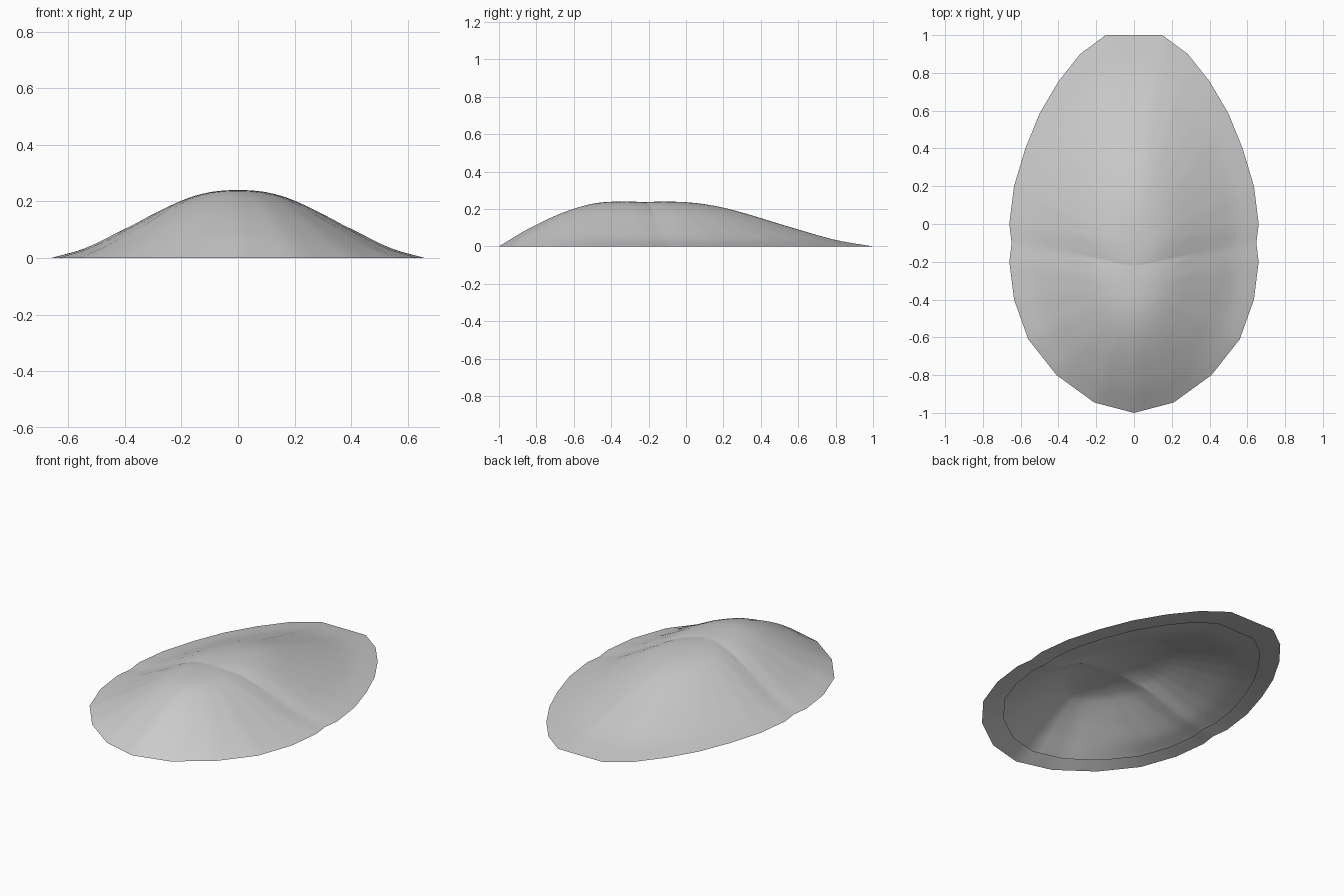
import bpy, bmesh, math
from mathutils import Vector

cube = bpy.data.objects.get("Cube")
if cube:
    bpy.data.objects.remove(cube)

grey = bpy.data.materials.new("plain grey")
grey.use_nodes = True
colour = (0.6, 0.6, 0.6, 1)
grey.diffuse_color = colour
grey.node_tree.nodes["Principled BSDF"].inputs["Base Color"].default_value = colour

# Right-hand halves of the two rims, from the tips to the widest points
FRONT = [(0, -1), (.21, -.945), (.41, -.8), (.56, -.61), (.635, -.4), (.66, -.2)]
BACK = [(.66, 0), (.635, .2), (.575, .4), (.5, .585), (.4, .755), (.285, .9), (.15, 1)]
NOTCH = [(.6475, -.1)]
# Height profiles: distance from the peak (0) to the rim (1) against height
BELL = [(0, .24), (.17, .23), (.33, .195), (.6, .105), (.82, .035), (1, 0)]
ROUND = [(0, .24), (.25, .23), (.5, .18), (.78, .09), (1, 0)]


def mirrored(half):
    """Close a half outline across x = 0."""
    return [Vector(p) for p in half] + [Vector((-x, y)) for x, y in reversed(half) if x]


front_rim = mirrored(FRONT + [(x, -.4 - y) for x, y in reversed(FRONT[:-1])])
back_rim = mirrored([(x, -y) for x, y in reversed(BACK[1:])] + BACK)
outline = mirrored(FRONT + NOTCH + BACK)


def lookup(profile, r):
    """Smooth interpolation through a profile (Hermite with secant slopes)."""
    r = min(max(r, 0), 1)
    n = len(profile)

    def slope(i):
        a, b = profile[max(i - 1, 0)], profile[min(i + 1, n - 1)]
        return 0 if i == 0 else (b[1] - a[1]) / (b[0] - a[0])
    for i in range(n - 1):
        (x0, y0), (x1, y1) = profile[i:i + 2]
        if r <= x1:
            d = x1 - x0
            t = (r - x0) / d
            s = t * t * (3 - 2 * t)
            return (y0 + (y1 - y0) * s + d * t * (1 - t) ** 2 * slope(i)
                    - d * t * t * (1 - t) * slope(i + 1))


def reach(p, peak, rim):
    """Fraction of the way from the peak to the rim polygon."""
    d = p - peak
    best = 0
    for a, b in zip(rim, rim[1:] + rim[:1]):
        e = b - a
        normal = Vector((e.y, -e.x))
        best = max(best, d.dot(normal) / (a - peak).dot(normal))
    return best


def mound(p, scale=1):
    """Height of the two overlapping domes, with a valley where they cross."""
    heights = []
    for rim, peak_y, mid_y, rounded in ((front_rim, -.32, -.2, True), (back_rim, -.12, 0, False)):
        mid = Vector((0, mid_y * scale))
        peak = Vector((0, peak_y))
        r = reach(p, peak, [mid + (v - Vector((0, mid_y))) * scale for v in rim])
        h = lookup(BELL, r)
        d = p - peak
        if rounded and d.y < 0:
            w = d.y ** 2 / d.length_squared
            h += (lookup(ROUND, r) - h) * w
        heights.append(h)
    return max(heights)


def outer_height(p):
    return mound(p)


def inner_height(p):
    return max(0, min(mound(p) - .015, mound(p, .86)))


def sheet(name, scale, height, flip, rings=28, steps=4):
    bm = bmesh.new()
    hub = Vector((0, -.22)) * scale
    edge = [a.lerp(b, k / steps) * scale
            for a, b in zip(outline, outline[1:] + outline[:1]) for k in range(steps)]
    centre = bm.verts.new((*hub, height(hub)))
    loops = []
    for i in range(1, rings + 1):
        pts = [hub.lerp(e, i / rings) for e in edge]
        loops.append([bm.verts.new((*p, 0 if i == rings else height(p))) for p in pts])
    n = len(edge)
    for j in range(n):
        k = (j + 1) % n
        bm.faces.new((centre, loops[0][j], loops[0][k]))
        for a, b in zip(loops, loops[1:]):
            bm.faces.new((a[j], b[j], b[k], a[k]))
    if flip:
        bmesh.ops.reverse_faces(bm, faces=bm.faces[:])
    mesh = bpy.data.meshes.new(name)
    bm.to_mesh(mesh)
    bm.free()
    mesh.materials.append(grey)
    mesh.shade_smooth()
    obj = bpy.data.objects.new(name, mesh)
    bpy.context.collection.objects.link(obj)
    return obj


# Outer skin and the slightly smaller lining beneath it
sheet("outer_shell", 1, outer_height, False)
sheet("inner_lining", .86, inner_height, True)
